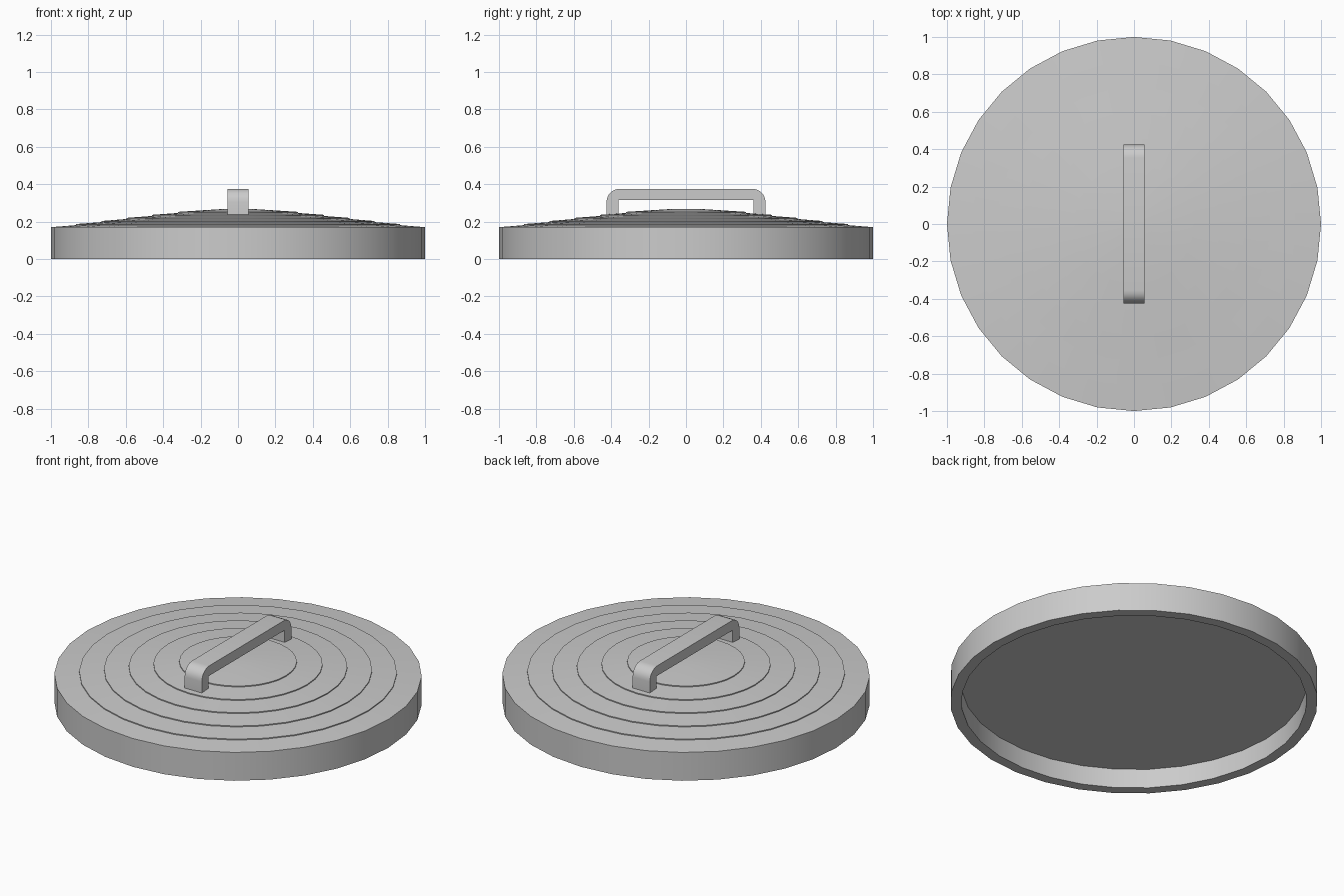
import bpy, bmesh, math

if "Cube" in bpy.data.objects:
    bpy.data.objects.remove(bpy.data.objects["Cube"])

SIDES = 32


def finish(bm, name):
    bmesh.ops.remove_doubles(bm, verts=bm.verts, dist=1e-5)
    bmesh.ops.recalc_face_normals(bm, faces=bm.faces)
    mesh = bpy.data.meshes.new(name)
    bm.to_mesh(mesh)
    bm.free()
    obj = bpy.data.objects.new(name, mesh)
    bpy.context.collection.objects.link(obj)
    bpy.ops.object.select_all(action='DESELECT')
    obj.select_set(True)
    bpy.context.view_layer.objects.active = obj
    bpy.ops.object.shade_smooth_by_angle(angle=math.radians(30))
    return obj


def lathe(name, profile):
    """Revolve an (r, z) profile around the z axis."""
    bm = bmesh.new()
    verts = [bm.verts.new((r, 0, z)) for r, z in profile]
    edges = [bm.edges.new(pair) for pair in zip(verts, verts[1:])]
    bmesh.ops.spin(bm, geom=verts + edges, cent=(0, 0, 0), axis=(0, 0, 1),
                   angle=math.tau, steps=SIDES, use_merge=True)
    return finish(bm, name)


# Lid: recessed underside, thick rim, then a shallow dome of stepped rings
radii = [1.0, 0.865, 0.73, 0.595, 0.46, 0.32]
heights = [0.17, 0.187, 0.203, 0.22, 0.236, 0.252]
step = 0.006
profile = [(0, 0.116), (0.94, 0.116), (0.94, 0), (1.0, 0), (1.0, 0.17)]
for i in range(1, len(radii)):
    profile += [(radii[i], heights[i] - step), (radii[i], heights[i])]
profile += [(0.1, 0.266), (0, 0.267)]
lathe("lid", profile)

# Handle: flat strap with rounded outer corners, square inner corners
half_width, reach, top, radius, foot = 0.057, 0.425, 0.375, 0.07, 0.235
corner = [(reach - radius + radius * math.cos(a), top - radius + radius * math.sin(a))
          for a in (math.radians(15 * k) for k in range(7))]
right = [(0.36, 0.315), (0.36, foot), (reach, foot)] + corner
outline = right + [(-y, z) for y, z in reversed(right)]
bm = bmesh.new()
face = bm.faces.new([bm.verts.new((-half_width, y, z)) for y, z in outline])
side = bmesh.ops.extrude_face_region(bm, geom=[face])
bmesh.ops.translate(bm, vec=(2 * half_width, 0, 0),
                    verts=[g for g in side["geom"] if isinstance(g, bmesh.types.BMVert)])
finish(bm, "handle")
